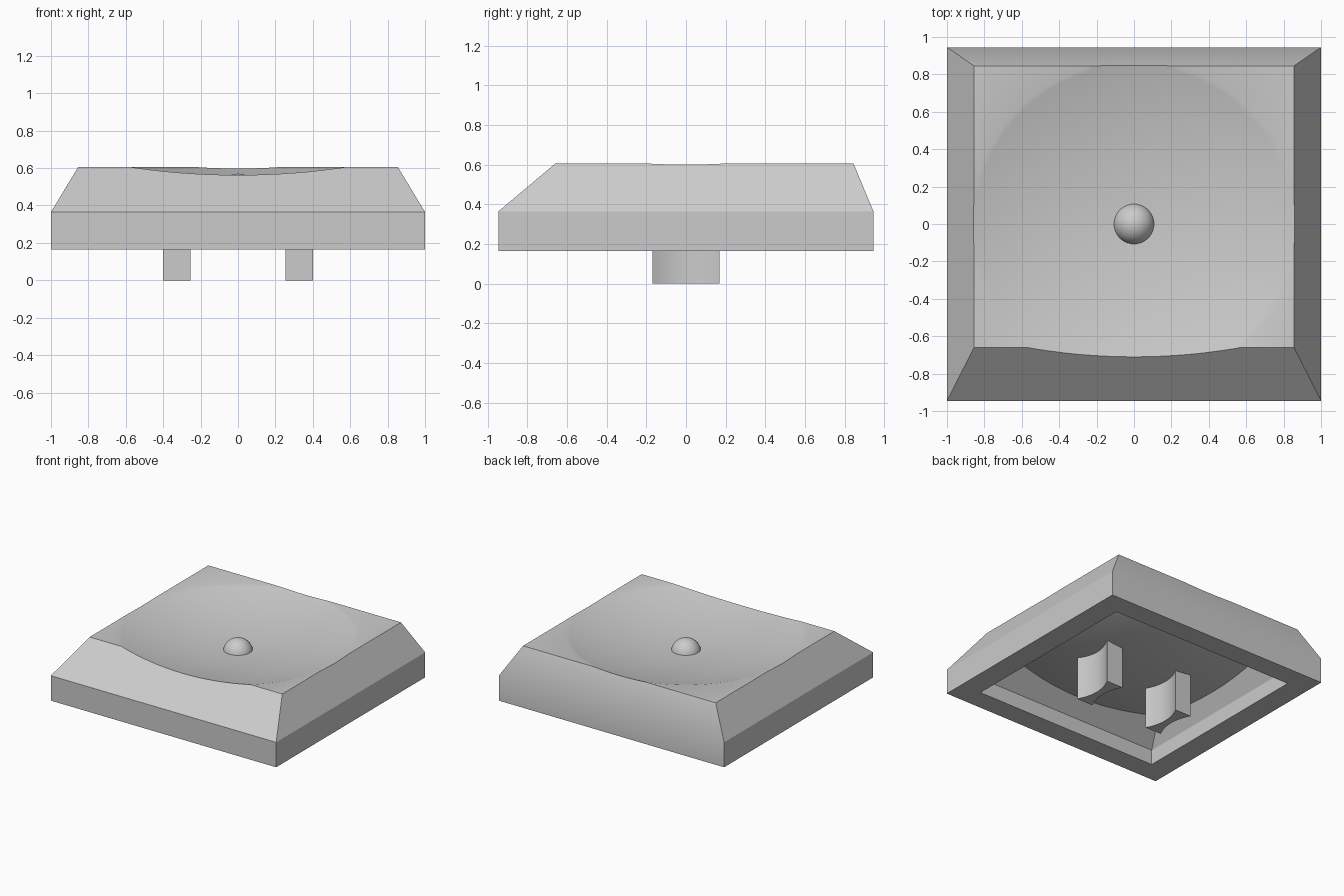
import bpy, bmesh, math

if "Cube" in bpy.data.objects:
    bpy.data.objects.remove(bpy.data.objects["Cube"])

grey = bpy.data.materials.new("light grey")
grey.use_nodes = True
colour = (0.6, 0.6, 0.6, 1)
grey.diffuse_color = colour
grey.node_tree.nodes["Principled BSDF"].inputs["Base Color"].default_value = colour


def make_object(name, bm):
    bmesh.ops.recalc_face_normals(bm, faces=bm.faces)
    mesh = bpy.data.meshes.new(name)
    bm.to_mesh(mesh)
    bm.free()
    mesh.materials.append(grey)
    obj = bpy.data.objects.new(name, mesh)
    bpy.context.collection.objects.link(obj)
    return obj


def loft(name, loops):
    """Closed solid through loops of equal length."""
    bm = bmesh.new()
    rings = [[bm.verts.new(p) for p in loop] for loop in loops]
    n = len(rings[0])
    for low, high in zip(rings, rings[1:]):
        for i in range(n):
            j = (i + 1) % n
            bm.faces.new((low[i], low[j], high[j], high[i]))
    bm.faces.new(rings[0][::-1])
    bm.faces.new(rings[-1])
    return make_object(name, bm)


def rect(x, front, back, z):
    return [(-x, front, z), (x, front, z), (x, back, z), (-x, back, z)]


def ball(name, radius, z, segments, rings):
    bm = bmesh.new()
    bmesh.ops.create_uvsphere(bm, u_segments=segments, v_segments=rings, radius=radius)
    bmesh.ops.translate(bm, verts=bm.verts, vec=(0, 0, z))
    return make_object(name, bm)


def select(obj):
    bpy.ops.object.select_all(action="DESELECT")
    obj.select_set(True)
    bpy.context.view_layer.objects.active = obj


def subtract(target, cutter):
    cutter.hide_render = True
    mod = target.modifiers.new("cut", "BOOLEAN")
    mod.operation = "DIFFERENCE"
    mod.solver = "EXACT"
    mod.object = cutter
    select(target)
    bpy.ops.object.modifier_apply(modifier=mod.name)
    bpy.data.objects.remove(cutter)


def smooth(obj):
    select(obj)
    bpy.ops.object.shade_smooth_by_angle(angle=math.radians(30))


# Outer body with a shallow spherical dish in the top
DISH_R, DISH_LOW, THICK = 3.17, 0.482, 0.165
cap = loft("cap_shell", [rect(1, -0.945, 0.945, 0.165), rect(1, -0.945, 0.945, 0.365),
                         rect(0.855, -0.66, 0.845, 0.605)])
subtract(cap, ball("dish_cutter", DISH_R, DISH_LOW + DISH_R, 64, 128))

# Hollow underside whose ceiling follows the dish
cavity = loft("cavity_cutter", [rect(0.82, -0.775, 0.775, 0.1), rect(0.82, -0.775, 0.775, 0.285),
                                rect(0.70, -0.54, 0.69, 0.485)])
subtract(cavity, ball("ceiling_cutter", DISH_R, DISH_LOW - THICK + DISH_R, 64, 128))
subtract(cap, cavity)
smooth(cap)

# Round bump in the middle of the dish
smooth(ball("centre_bump", 0.11, 0.46, 32, 24))


# Two stem posts with hollowed long sides
def post_outline(side, z, steps=10):
    right = []
    for i in range(steps + 1):
        t = 2 * i / steps - 1
        right.append((0.0725 - 0.045 * (1 - t * t), 0.17 * t))
    pts = right + [(-x, -y) for x, y in right]
    return [(side * 0.3275 + x, y, z) for x, y in pts]


for side, label in ((1, "left"), (-1, "right")):
    smooth(loft(label + "_stem_post", [post_outline(side, 0), post_outline(side, 0.36)]))
